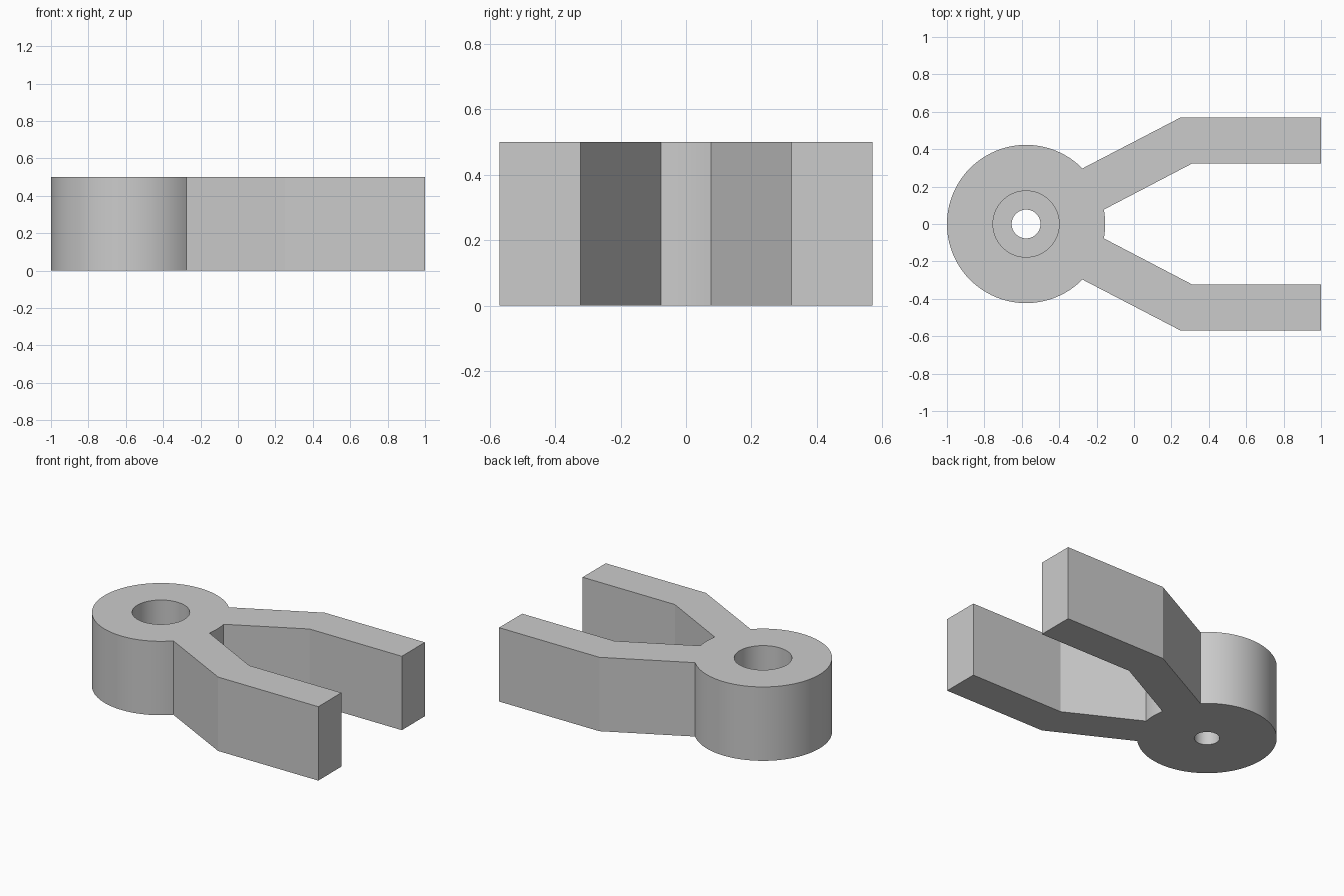
import bpy, bmesh, math

cube = bpy.data.objects.get("Cube")
if cube:
    bpy.data.objects.remove(cube, do_unlink=True)

HUB_X, HUB_R = -0.577, 0.423
BORE_R, HOLE_R = 0.177, 0.077
HEIGHT, FLOOR = 0.5, 0.2


def arc(radius, start, end, steps):
    """Points around the hub axis, end included."""
    angles = [start + (end - start) * i / steps for i in range(steps + 1)]
    return [(HUB_X + radius * math.cos(a), radius * math.sin(a)) for a in angles]


def circle(radius, steps=64):
    return arc(radius, 0, 2 * math.pi, steps)[:-1]


# Fork outline: hub arc, one arm, crotch arc, mirrored arm
outer = math.asin(0.297 / HUB_R)
inner = math.asin(HOLE_R / HUB_R)
arm = [(0.25, -0.57), (1, -0.57), (1, -0.323), (0.31, -0.323)]
outline = arc(HUB_R, outer, 2 * math.pi - outer, 80)
outline += arm + arc(HUB_R, -inner, inner, 8)
outline += [(x, -y) for x, y in reversed(arm)]

bm = bmesh.new()


def ring(points, z):
    verts = [bm.verts.new((x, y, z)) for x, y in points]
    return [bm.edges.new((v, verts[(i + 1) % len(verts)])) for i, v in enumerate(verts)]


def wall(low, high):
    bmesh.ops.bridge_loops(bm, edges=low + high)


def cap(outside, opening):
    bmesh.ops.triangle_fill(bm, edges=outside + opening, use_beauty=True)


# Closed rings at each level
base, top = ring(outline, 0), ring(outline, HEIGHT)
bore_low, bore_high = ring(circle(BORE_R), FLOOR), ring(circle(BORE_R), HEIGHT)
hole_low, hole_high = ring(circle(HOLE_R), 0), ring(circle(HOLE_R), FLOOR)

# Side walls, then the top, underside and counterbore floor
wall(base, top)
wall(bore_low, bore_high)
wall(hole_low, hole_high)
cap(top, bore_high)
cap(base, hole_low)
cap(bore_low, hole_high)
bmesh.ops.recalc_face_normals(bm, faces=bm.faces[:])

mesh = bpy.data.meshes.new("clevis_fork")
bm.to_mesh(mesh)
bm.free()
fork = bpy.data.objects.new("clevis_fork", mesh)
bpy.context.collection.objects.link(fork)

# Plain grey finish
grey = bpy.data.materials.new("light_grey")
grey.use_nodes = True
color = (0.6, 0.6, 0.6, 1)
grey.diffuse_color = color
grey.node_tree.nodes["Principled BSDF"].inputs["Base Color"].default_value = color
mesh.materials.append(grey)

# Smooth round walls with crisp corners
bpy.ops.object.select_all(action="DESELECT")
fork.select_set(True)
bpy.context.view_layer.objects.active = fork
bpy.ops.object.shade_smooth_by_angle(angle=math.radians(20))
